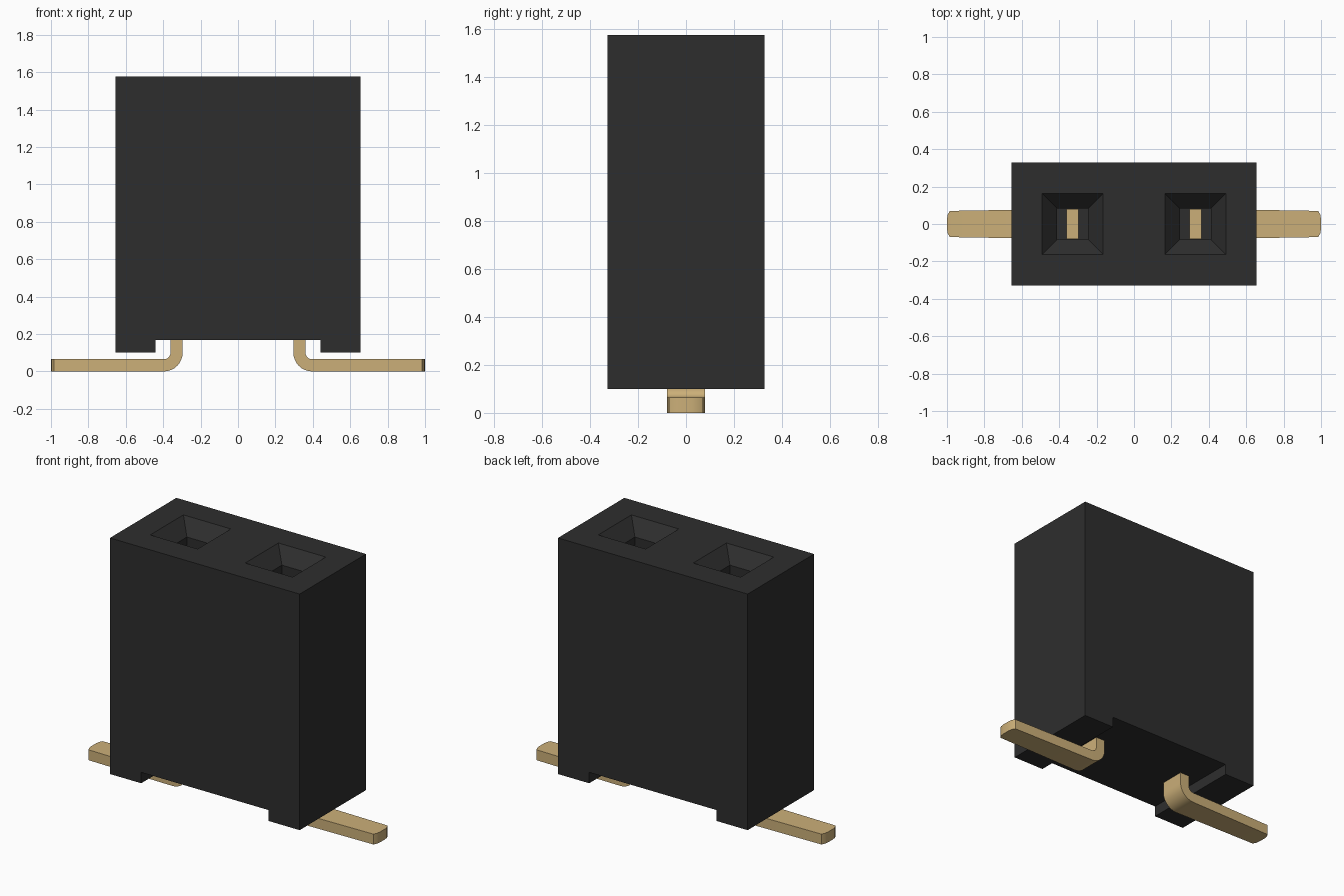
import bpy, bmesh, math

old = bpy.data.objects.get("Cube")
if old:
    bpy.data.objects.remove(old, do_unlink=True)


def material(name, rgb, roughness):
    m = bpy.data.materials.new(name)
    m.use_nodes = True
    m.diffuse_color = (*rgb, 1)
    bsdf = m.node_tree.nodes["Principled BSDF"]
    bsdf.inputs["Base Color"].default_value = (*rgb, 1)
    bsdf.inputs["Roughness"].default_value = roughness
    return m


black = material("black plastic", (0.027, 0.027, 0.027), 0.6)
gold = material("gold metal", (0.60, 0.43, 0.19), 0.5)


def loft(name, rings, mat):
    """Closed solid through a series of rings with equal point counts."""
    bm = bmesh.new()
    loops = [[bm.verts.new(p) for p in ring] for ring in rings]
    n = len(loops[0])
    for a, b in zip(loops, loops[1:]):
        for i in range(n):
            j = (i + 1) % n
            bm.faces.new((a[i], a[j], b[j], b[i]))
    bm.faces.new(loops[0])
    bm.faces.new(loops[-1])
    bmesh.ops.recalc_face_normals(bm, faces=bm.faces)
    mesh = bpy.data.meshes.new(name)
    bm.to_mesh(mesh)
    bm.free()
    mesh.materials.append(mat)
    ob = bpy.data.objects.new(name, mesh)
    bpy.context.collection.objects.link(ob)
    return ob


def activate(ob):
    bpy.ops.object.select_all(action='DESELECT')
    ob.select_set(True)
    bpy.context.view_layer.objects.active = ob


# Housing: block with a wide channel across the underside
W, D, BOTTOM, TOP = 0.656, 0.328, 0.10, 1.576
PITCH = 0.3285
profile = [(-W, BOTTOM), (-0.44, BOTTOM), (-0.44, 0.168), (0.44, 0.168),
           (0.44, BOTTOM), (W, BOTTOM), (W, TOP), (-W, TOP)]
housing = loft("housing", [[(x, y, z) for x, z in profile] for y in (-D, D)], black)

# Socket holes: square shaft with a funnel mouth
for side in (-1, 1):
    steps = [(0.45, 0.083), (TOP - 0.086, 0.083), (TOP, 0.164), (TOP + 0.1, 0.164)]
    rings = [[(side * PITCH + sx * h, sy * h, z)
              for sx, sy in ((-1, -1), (1, -1), (1, 1), (-1, 1))] for z, h in steps]
    cutter = loft("socket_cutter", rings, black)
    cutter.hide_render = True
    mod = housing.modifiers.new("socket", 'BOOLEAN')
    mod.operation = 'DIFFERENCE'
    mod.solver = 'EXACT'
    mod.object = cutter
    activate(housing)
    bpy.ops.object.modifier_apply(modifier=mod.name)
    bpy.data.objects.remove(cutter, do_unlink=True)

# Pins: flat strip coming down, bent outward into a tapering foot
T = 0.0325                      # half thickness
BEND_X, BEND_Z, R = 0.396, 0.10, 0.0675
path = [(PITCH, 0.55, 0, 0.08)]  # x, z, bend angle, half width
for i in range(9):
    a = math.radians(90 * i / 8)
    path.append((BEND_X - R * math.cos(a), BEND_Z - R * math.sin(a), a, 0.08))
for x, half in ((0.985, 0.070), (0.996, 0.050), (1.0, 0.025)):
    path.append((x, T, math.pi / 2, half))

for side, label in ((1, "left_pin"), (-1, "right_pin")):
    rings = []
    for x, z, a, h in path:
        dx, dz = math.cos(a) * T, math.sin(a) * T
        rings.append([(side * (x - s * dx), y * h, z - s * dz)
                      for s, y in ((1, -1), (1, 1), (-1, 1), (-1, -1))])
    pin = loft(label, rings, gold)
    activate(pin)
    bpy.ops.object.shade_smooth_by_angle(angle=math.radians(20))
